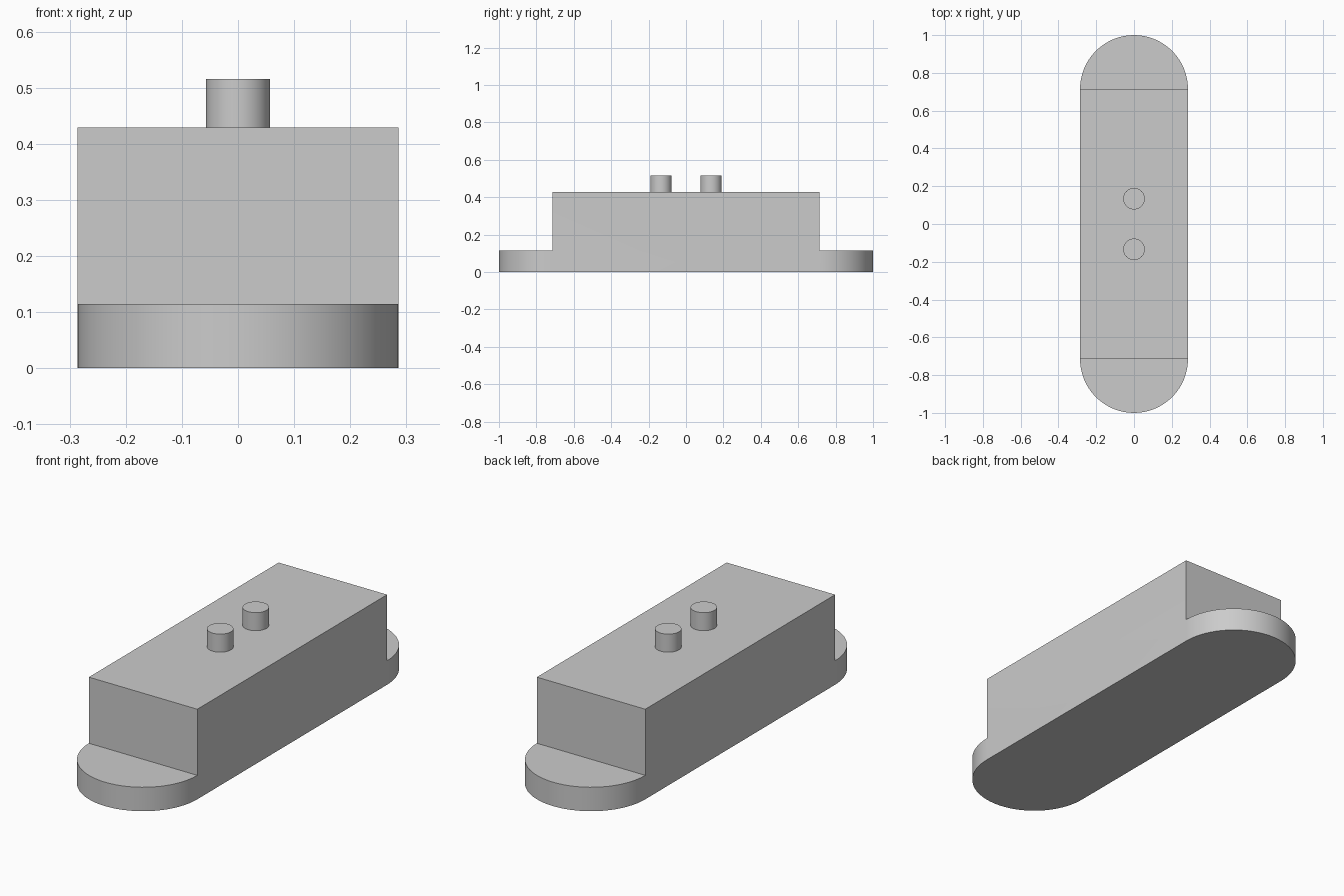
import bpy, bmesh, math

old = bpy.data.objects.get("Cube")
if old:
    bpy.data.objects.remove(old, do_unlink=True)

RADIUS = 2 / 7          # rounded ends
END_Y = 1 - RADIUS      # centre of each rounded end
FLANGE_Z, BODY_Z, PEG_Z = 0.114, 0.429, 0.515
PEG_Y, PEG_R = 0.134, 0.057
SEGMENTS = 32           # per rounded end

grey = bpy.data.materials.new("plain_grey")
grey.use_nodes = True
colour = (0.6, 0.6, 0.6, 1)
grey.diffuse_color = colour
grey.node_tree.nodes["Principled BSDF"].inputs["Base Color"].default_value = colour


def finish(name, bm):
    bmesh.ops.recalc_face_normals(bm, faces=bm.faces[:])
    mesh = bpy.data.meshes.new(name)
    bm.to_mesh(mesh)
    bm.free()
    mesh.materials.append(grey)
    obj = bpy.data.objects.new(name, mesh)
    bpy.context.collection.objects.link(obj)
    bpy.ops.object.select_all(action="DESELECT")
    obj.select_set(True)
    bpy.context.view_layer.objects.active = obj
    bpy.ops.object.shade_smooth_by_angle(angle=math.radians(30))


# Housing: round-ended flange with a full-width block rising from its middle
bm = bmesh.new()


def arc(end, z):
    angles = [math.pi * i / SEGMENTS for i in range(SEGMENTS + 1)]
    return [bm.verts.new((end * RADIUS * math.cos(a),
                          end * (END_Y + RADIUS * math.sin(a)), z)) for a in angles]


underside, roof, corners = [], [], []
for end in (1, -1):
    low, high = arc(end, 0), arc(end, FLANGE_Z)
    top = [bm.verts.new((s * end * RADIUS, end * END_Y, BODY_Z)) for s in (1, -1)]
    for i in range(SEGMENTS):
        bm.faces.new((low[i], low[i + 1], high[i + 1], high[i]))   # rounded rim
    bm.faces.new(high)                                             # flange top
    bm.faces.new((high[0], high[-1], top[1], top[0]))              # block end wall
    underside += low
    roof += top
    corners += [(low[0], high[0], top[0]), (low[-1], high[-1], top[1])]
bm.faces.new(underside)
bm.faces.new(roof)
# Flush side walls running from the ground to the roof
for a, b in ((0, 3), (1, 2)):
    bm.faces.new(corners[a] + corners[b][::-1])
finish("housing", bm)

# Two round pegs on top
for name, side in (("front_peg", -1), ("back_peg", 1)):
    bm = bmesh.new()
    bmesh.ops.create_cone(bm, cap_ends=True, segments=48, radius1=PEG_R,
                          radius2=PEG_R, depth=PEG_Z - BODY_Z)
    bmesh.ops.translate(bm, verts=bm.verts[:],
                        vec=(0, side * PEG_Y, (PEG_Z + BODY_Z) / 2))
    finish(name, bm)
